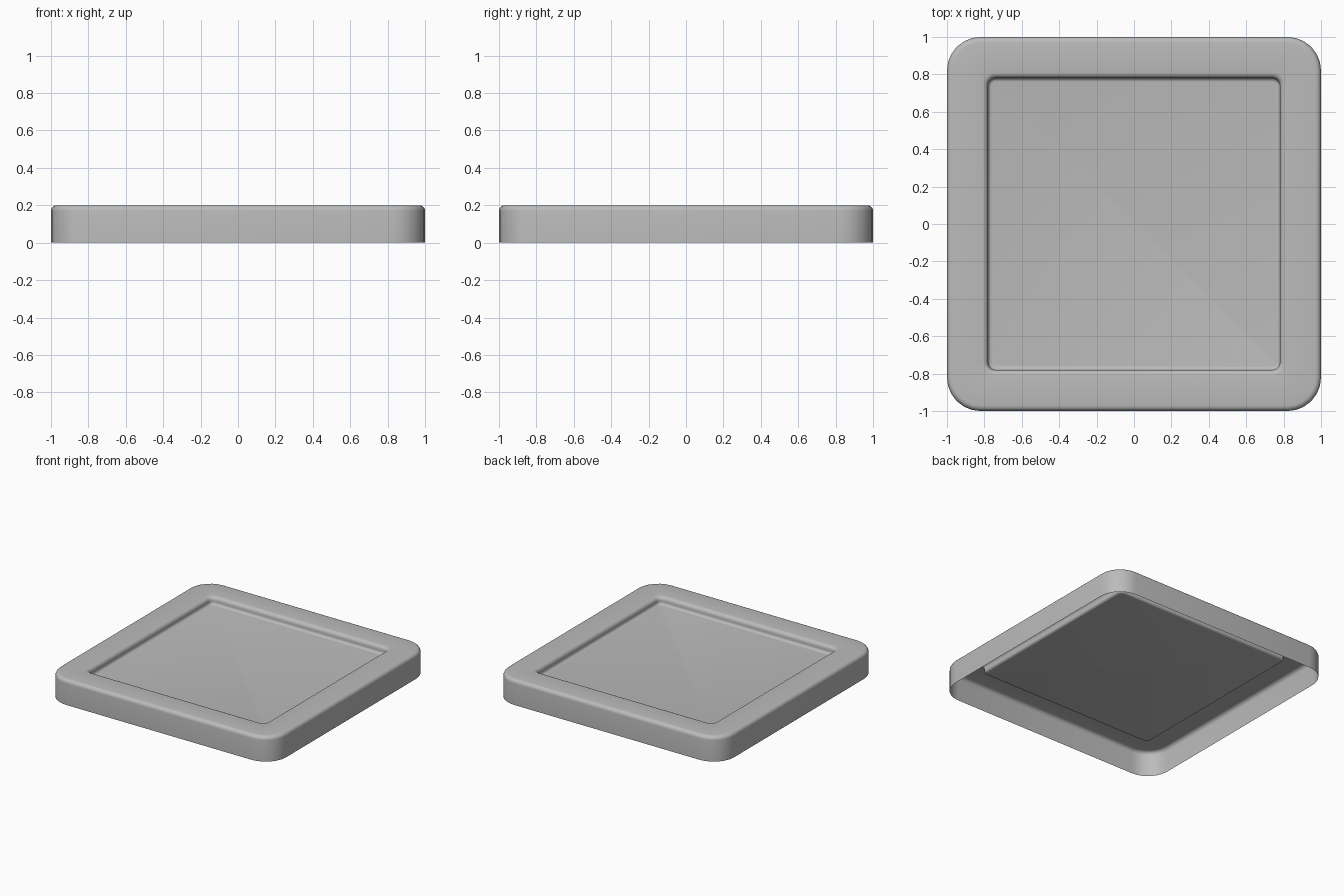
import bpy, bmesh, math

cube = bpy.data.objects.get("Cube")
if cube:
    bpy.data.objects.remove(cube, do_unlink=True)

grey = bpy.data.materials.new("plain_grey")
grey.use_nodes = True
grey.diffuse_color = (0.5, 0.5, 0.5, 1)
grey.node_tree.nodes["Principled BSDF"].inputs["Base Color"].default_value = (0.5, 0.5, 0.5, 1)

CORNER_STEPS = 6
ROUND_STEPS = 5


def rounded_square(bm, half, radius, z):
    """Ring of vertices round a square with rounded corners."""
    ring = []
    c = half - radius
    for k, (sx, sy) in enumerate([(1, 1), (-1, 1), (-1, -1), (1, -1)]):
        for i in range(CORNER_STEPS + 1):
            a = math.pi / 2 * (k + i / CORNER_STEPS)
            ring.append(bm.verts.new((sx * c + radius * math.cos(a),
                                      sy * c + radius * math.sin(a), z)))
    return ring


def arc(cx, cz, r, start, end):
    """Points of a profile arc, angles in degrees."""
    angles = [math.radians(start + (end - start) * i / ROUND_STEPS)
              for i in range(ROUND_STEPS + 1)]
    return [(cx + r * math.cos(a), cz + r * math.sin(a)) for a in angles]


# Profile from the open bottom edge, over the rim, down to the recessed floor
TOP, FLOOR, EDGE, LIP, FILLET = 0.2, 0.14, 0.03, 0.03, 0.02
WALL = 0.78
outer = [(1, 0)] + arc(1 - EDGE, TOP - EDGE, EDGE, 0, 90)
inner = arc(WALL + LIP, TOP - LIP, LIP, 90, 180)
inner += arc(WALL - FILLET, FLOOR + FILLET, FILLET, 0, -90)

bm = bmesh.new()
rings = [rounded_square(bm, h, 0.18 - (1 - h), z) for h, z in outer]
rings += [rounded_square(bm, h, 0.04 + h - WALL, z) for h, z in inner]
for a, b in zip(rings, rings[1:]):
    n = len(a)
    for i in range(n):
        j = (i + 1) % n
        bm.faces.new((a[i], a[j], b[j], b[i]))
bm.faces.new(rings[-1])

mesh = bpy.data.meshes.new("square_tray")
bm.to_mesh(mesh)
bm.free()
mesh.materials.append(grey)
tray = bpy.data.objects.new("square_tray", mesh)
bpy.context.collection.objects.link(tray)

bpy.context.view_layer.objects.active = tray
tray.select_set(True)
bpy.ops.object.shade_smooth_by_angle(angle=math.radians(40))
